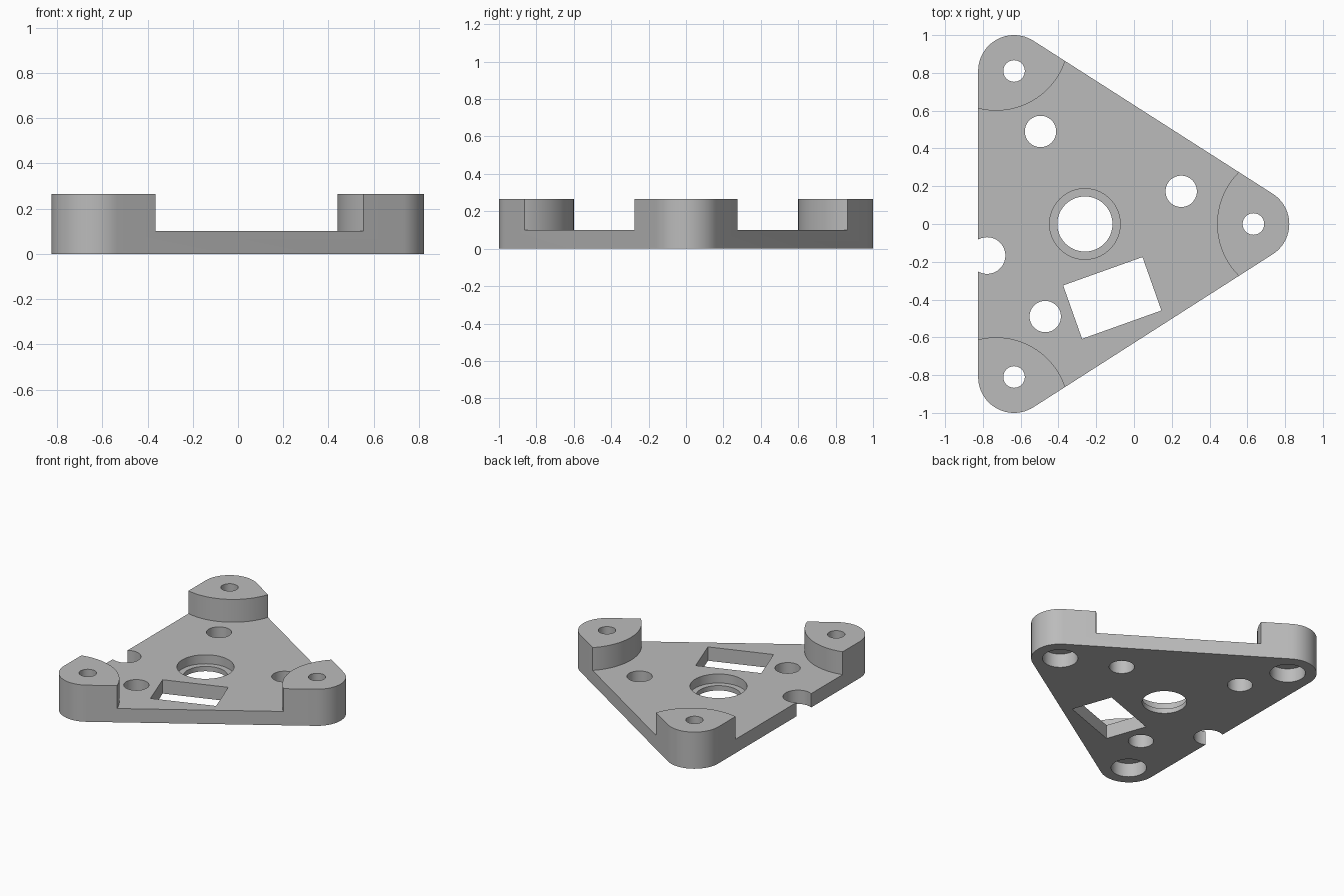
import bpy, bmesh, math

if "Cube" in bpy.data.objects:
    bpy.data.objects.remove(bpy.data.objects["Cube"])

PLATE, TOP = 0.10, 0.265
CORNERS = [(0.632, 0.0), (-0.635, 0.81), (-0.635, -0.81)]
R = 0.19


def prism(name, points, z0, z1):
    """Extrude a closed counter-clockwise outline from z0 to z1."""
    bm = bmesh.new()
    face = bm.faces.new([bm.verts.new((x, y, z0)) for x, y in points])
    ext = bmesh.ops.extrude_face_region(bm, geom=[face])
    for v in ext["geom"]:
        if isinstance(v, bmesh.types.BMVert):
            v.co.z = z1
    bmesh.ops.recalc_face_normals(bm, faces=bm.faces)
    mesh = bpy.data.meshes.new(name)
    bm.to_mesh(mesh)
    bm.free()
    obj = bpy.data.objects.new(name, mesh)
    bpy.context.collection.objects.link(obj)
    return obj


def arc(cx, cy, r, a0, a1, n):
    return [(cx + r * math.cos(a0 + (a1 - a0) * i / n),
             cy + r * math.sin(a0 + (a1 - a0) * i / n)) for i in range(n + 1)]


def cylinder(name, x, y, r, z0, z1, n=64):
    return prism(name, arc(x, y, r, 0, 2 * math.pi, n)[:-1], z0, z1)


def cut(target, cutter):
    """Subtract the cutter and remove it."""
    mod = target.modifiers.new("cut", 'BOOLEAN')
    mod.operation, mod.solver, mod.object = 'DIFFERENCE', 'EXACT', cutter
    bpy.context.view_layer.objects.active = target
    bpy.ops.object.modifier_apply(modifier=mod.name)
    bpy.data.objects.remove(cutter)


# Rounded triangular outline
outline = []
for i, (x, y) in enumerate(CORNERS):
    px, py = CORNERS[i - 1]
    nx, ny = CORNERS[(i + 1) % 3]
    a0 = math.atan2(y - py, x - px) - math.pi / 2
    a1 = math.atan2(ny - y, nx - x) - math.pi / 2
    outline += arc(x, y, R, a0, a0 + (a1 - a0) % (2 * math.pi), 24)
body = prism("mounting_plate", outline, 0, TOP)

# Lower the middle, leaving a raised pad with a curved inner side at each corner
recess = prism("recess_cutter", [(-1.5, -1.5), (1.5, -1.5), (1.5, 1.5), (-1.5, 1.5)], PLATE, 0.5)
for x, y in [(0.826, 0), (-0.73, 0.986), (-0.73, -0.986)]:
    cut(recess, cylinder("pad_cutter", x, y, 0.386, 0, 0.6, 96))
cut(body, recess)

# Screw holes through the pads, widened from below
for x, y in CORNERS:
    cut(body, cylinder("screw_cutter", x, y, 0.057, -0.1, 0.5))
    cut(body, cylinder("screw_head_cutter", x, y, 0.116, -0.1, 0.1))

# Plain through holes and the notch in the left edge
for x, y, r in [(-0.495, 0.49, 0.083), (0.25, 0.173, 0.083),
                (-0.47, -0.49, 0.083), (-0.778, -0.167, 0.097)]:
    cut(body, cylinder("hole_cutter", x, y, r, -0.1, 0.5))

# Stepped central bore
cut(body, cylinder("bore_cutter", -0.26, 0, 0.146, -0.1, 0.5))
cut(body, cylinder("bore_seat_cutter", -0.26, 0, 0.187, 0.035, 0.5))

# Tilted rectangular window
cut(body, prism("window_cutter", [(0.045, -0.175), (-0.375, -0.325),
                                  (-0.275, -0.608), (0.145, -0.458)], -0.1, 0.5))

# Grey finish, smooth curved walls with sharp edges
grey = bpy.data.materials.new("grey")
grey.diffuse_color = (0.5, 0.5, 0.5, 1)
grey.use_nodes = True
grey.node_tree.nodes["Principled BSDF"].inputs["Base Color"].default_value = grey.diffuse_color
body.data.materials.clear()
body.data.materials.append(grey)
for poly in body.data.polygons:
    poly.material_index = 0
bpy.ops.object.select_all(action='DESELECT')
body.select_set(True)
bpy.context.view_layer.objects.active = body
bpy.ops.object.shade_smooth_by_angle(angle=math.radians(30))
